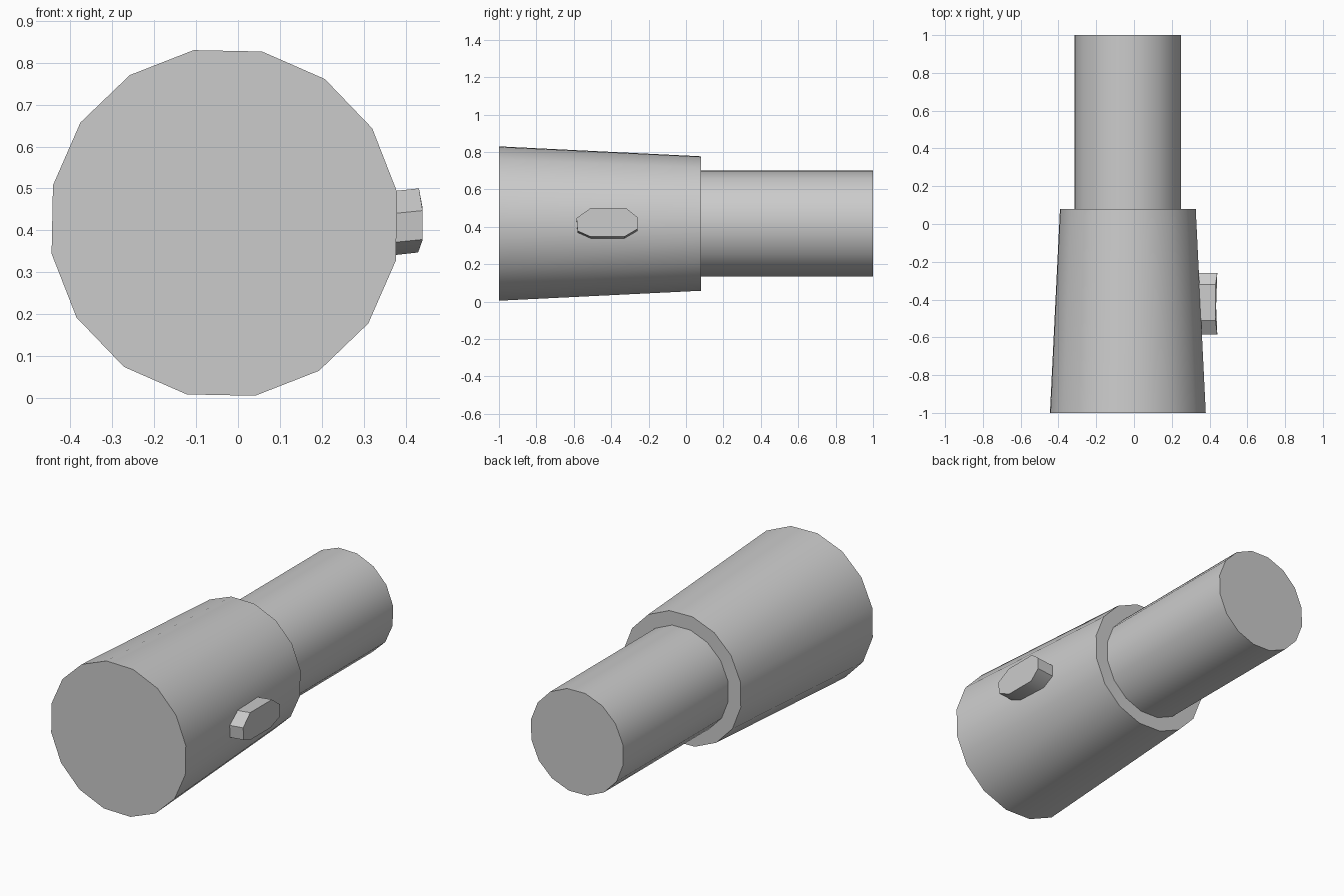
import bpy, bmesh, math

if "Cube" in bpy.data.objects:
    bpy.data.objects.remove(bpy.data.objects["Cube"])

CX, CZ = -0.0325, 0.4175   # axis of the torch, running along y
SIDES, TURN = 16, math.radians(10.1)


def finish(name, bm):
    bmesh.ops.recalc_face_normals(bm, faces=bm.faces)
    mesh = bpy.data.meshes.new(name)
    bm.to_mesh(mesh)
    bm.free()
    obj = bpy.data.objects.new(name, mesh)
    bpy.context.collection.objects.link(obj)
    bpy.ops.object.select_all(action='DESELECT')
    obj.select_set(True)
    bpy.context.view_layer.objects.active = obj
    bpy.ops.object.shade_smooth_by_angle(angle=math.radians(30))
    return obj


def loft(bm, rings):
    """Skin closed rings of points and cap both ends."""
    loops = [[bm.verts.new(p) for p in ring] for ring in rings]
    n = len(loops[0])
    for a, b in zip(loops, loops[1:]):
        for i in range(n):
            j = (i + 1) % n
            bm.faces.new((a[i], a[j], b[j], b[i]))
    bm.faces.new(loops[0])
    bm.faces.new(loops[-1])


def circle(y, r):
    return [(CX + r * math.cos(TURN + i * math.tau / SIDES), y,
             CZ + r * math.sin(TURN + i * math.tau / SIDES))
            for i in range(SIDES)]


# Tapered head, shoulder and straight handle in one turned profile
bm = bmesh.new()
loft(bm, [circle(y, r) for y, r in
          [(-1, 0.419), (0.08, 0.365), (0.08, 0.287), (1, 0.287)]])
finish("torch_body", bm)

# Octagonal switch on the right side: cap height (x), y, z
cap = [(0.441, -0.585, 0.447), (0.432, -0.51, 0.5), (0.432, -0.32, 0.5),
       (0.441, -0.26, 0.452), (0.441, -0.26, 0.388), (0.430, -0.33, 0.347),
       (0.430, -0.51, 0.347), (0.441, -0.58, 0.378)]
base = [(0.32, y, z - 0.012) for x, y, z in cap]
bm = bmesh.new()
loft(bm, [base, cap])
finish("switch", bm)
